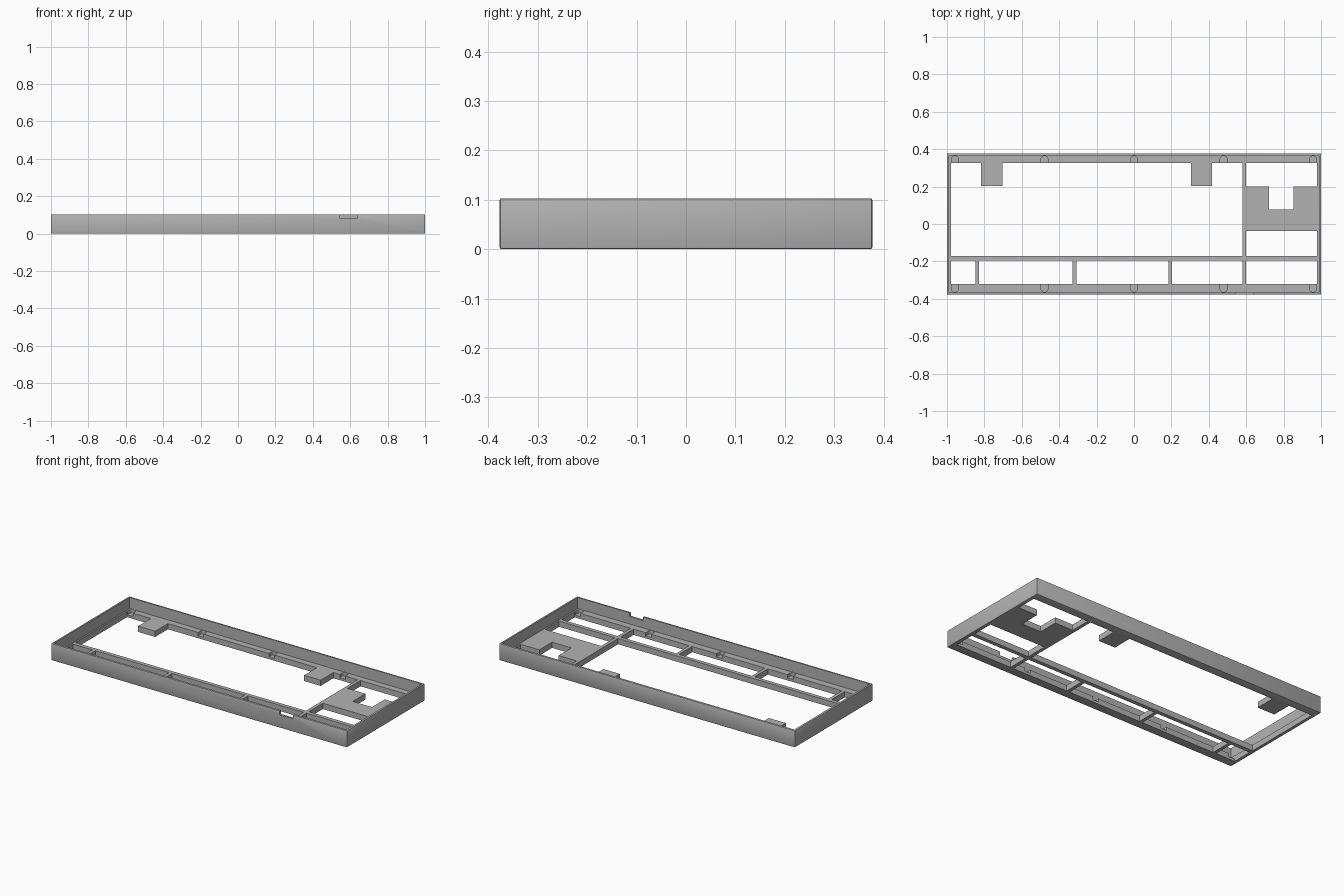
import bpy, bmesh, math

if "Cube" in bpy.data.objects:
    bpy.data.objects.remove(bpy.data.objects["Cube"], do_unlink=True)

LENGTH, DEPTH, HEIGHT = 2.0, 0.754, 0.103
WALL, FLOOR = 0.012, 0.035
IN_X, IN_Y = 0.979, 0.326          # inner edges of the ledge
RAIL_BACK, RAIL_FRONT = -0.172, -0.196

grey = bpy.data.materials.new("case_grey")
grey.use_nodes = True
grey.diffuse_color = (0.45, 0.45, 0.45, 1)
grey.node_tree.nodes["Principled BSDF"].inputs["Base Color"].default_value = (0.45, 0.45, 0.45, 1)


def prism(name, outline, z0, z1):
    """Extrude a flat outline between two heights."""
    bm = bmesh.new()
    face = bm.faces.new([bm.verts.new((x, y, z0)) for x, y in outline])
    top = bmesh.ops.extrude_face_region(bm, geom=[face])["geom"]
    for v in top:
        if isinstance(v, bmesh.types.BMVert):
            v.co.z = z1
    bmesh.ops.recalc_face_normals(bm, faces=bm.faces)
    mesh = bpy.data.meshes.new(name)
    bm.to_mesh(mesh)
    bm.free()
    obj = bpy.data.objects.new(name, mesh)
    bpy.context.collection.objects.link(obj)
    return obj


def rect(x0, x1, y0, y1):
    return [(x0, y0), (x1, y0), (x1, y1), (x0, y1)]


def cut(target, outline, z0, z1):
    """Subtract an extruded outline from the target."""
    cutter = prism("cutter", outline, z0, z1)
    cutter.hide_render = True
    mod = target.modifiers.new("cut", "BOOLEAN")
    mod.operation, mod.solver, mod.object = "DIFFERENCE", "EXACT", cutter
    bpy.context.view_layer.objects.active = target
    bpy.ops.object.modifier_apply(modifier=mod.name)
    mesh = cutter.data
    bpy.data.objects.remove(cutter, do_unlink=True)
    bpy.data.meshes.remove(mesh)


# Outer shell with softly broken edges
x, y = LENGTH / 2, DEPTH / 2
case = prism("case_frame", rect(-x, x, -y, y), 0, HEIGHT)
case.data.materials.append(grey)
bevel = case.modifiers.new("edge_bevel", "BEVEL")
bevel.width, bevel.segments = 0.004, 2
bpy.context.view_layer.objects.active = case
bpy.ops.object.modifier_apply(modifier=bevel.name)

# Open tray above the floor
cut(case, rect(-x + WALL, x - WALL, -y + WALL, y - WALL), FLOOR, 0.2)

# Main opening, leaving two support pads on the back ledge
outline = [(-IN_X, RAIL_BACK), (0.58, RAIL_BACK), (0.58, IN_Y)]
for right, left in ((0.417, 0.305), (-0.702, -0.818)):
    outline += [(right, IN_Y), (right, 0.203), (left, 0.203), (left, IN_Y)]
outline.append((-IN_X, IN_Y))
cut(case, outline, -0.1, 0.2)

# Row of front openings between the dividers
for x0, x1 in ((-IN_X, -0.848), (-0.828, -0.328), (-0.308, 0.184),
               (0.204, 0.58), (0.6, IN_X)):
    cut(case, rect(x0, x1, -IN_Y + 0.004, RAIL_FRONT), -0.1, 0.2)

# Side bay openings around the notched plate
cut(case, rect(0.6, IN_X, RAIL_BACK, -0.038), -0.1, 0.2)
cut(case, [(0.6, IN_Y), (0.6, 0.2), (0.722, 0.2), (0.722, 0.077), (0.852, 0.077),
           (0.852, 0.2), (IN_X, 0.2), (IN_X, IN_Y)], -0.1, 0.2)

# Rounded recesses along the front and back ledges
R = 0.019
for side in (-1, 1):
    for i in range(-2, 3):
        cx = i * 0.479
        arc = [(cx + R * math.cos(math.pi * k / 12),
                side * (0.345 + R * math.sin(math.pi * k / 12))) for k in range(13)]
        cut(case, arc + [(cx - R, side * 0.31), (cx + R, side * 0.31)], FLOOR - 0.02, 0.08)

# Cable notch in the front wall
cut(case, rect(0.545, 0.637, -y - 0.1, -y + 0.03), 0.08, 0.2)

bpy.ops.object.select_all(action="DESELECT")
case.select_set(True)
bpy.context.view_layer.objects.active = case
bpy.ops.object.shade_smooth_by_angle(angle=math.radians(30))
